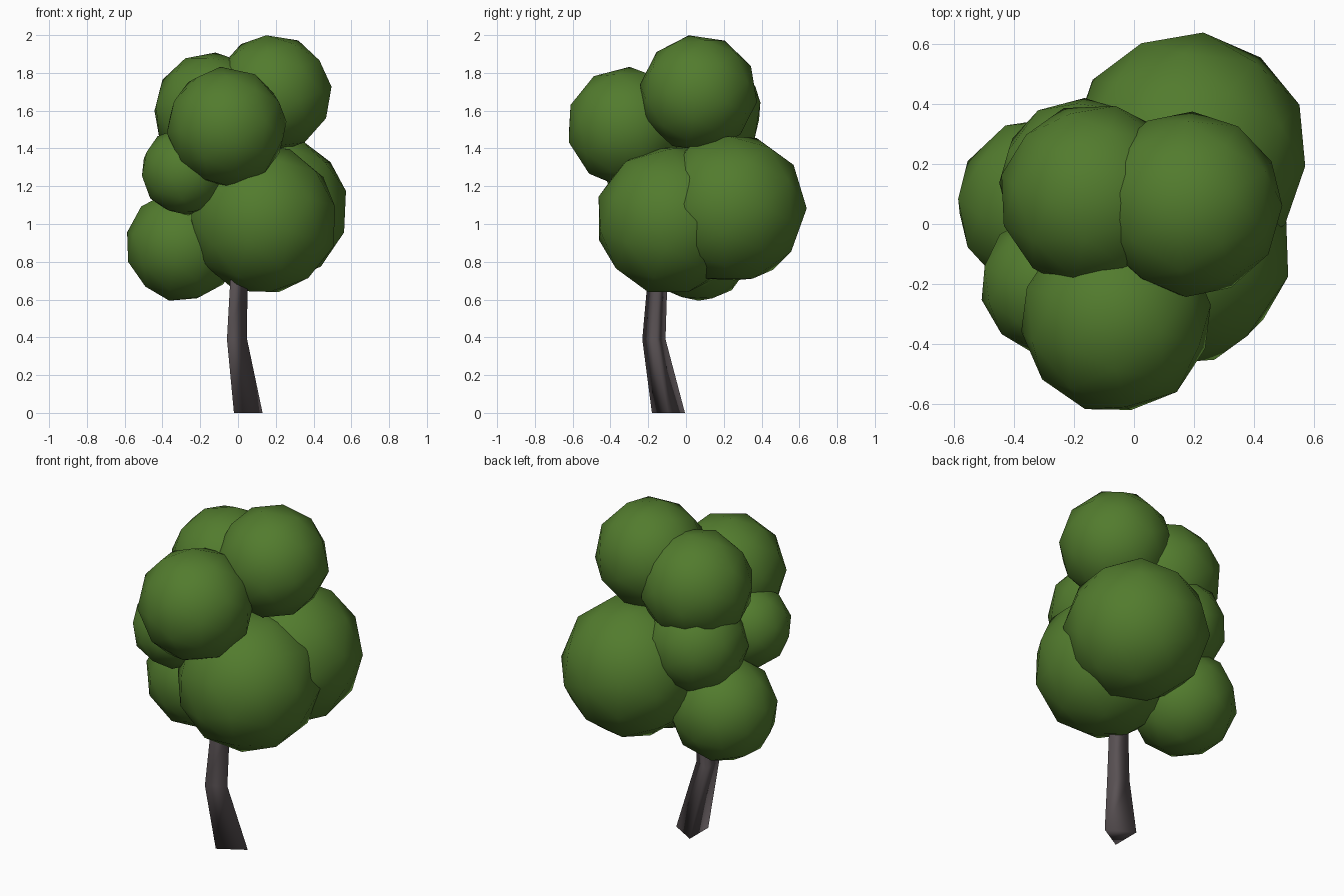
import bpy, bmesh, math
from mathutils import Vector, Euler

if "Cube" in bpy.data.objects:
    bpy.data.objects.remove(bpy.data.objects["Cube"])


def material(name, rgb):
    m = bpy.data.materials.new(name)
    m.diffuse_color = (*rgb, 1)
    m.use_nodes = True
    m.node_tree.nodes["Principled BSDF"].inputs["Base Color"].default_value = m.diffuse_color
    return m


leaf = material("leaf green", (0.085, 0.2, 0.027))
bark = material("dark bark", (0.10, 0.083, 0.088))


def finish(bm, name, mat):
    bmesh.ops.recalc_face_normals(bm, faces=bm.faces)
    for f in bm.faces:
        f.smooth = True
    me = bpy.data.meshes.new(name)
    bm.to_mesh(me)
    bm.free()
    me.materials.append(mat)
    ob = bpy.data.objects.new(name, me)
    bpy.context.collection.objects.link(ob)
    return ob


# Foliage: low-poly balls (name, centre, radius, tilt)
balls = [
    ("top_right", (0.184, 0.066, 1.692), 0.313, (0.5, 0.3, 0.2)),
    ("top_left", (-0.135, 0.09, 1.596), 0.316, (0.3, 0.6, 1.0)),
    ("top_front", (-0.06, -0.314, 1.513), 0.321, (0.9, 0.2, 0.5)),
    ("small_left", (-0.28, -0.20, 1.28), 0.236, (0.2, 0.9, 0.4)),
    ("low_left", (-0.295, 0.062, 0.887), 0.301, (0.6, 0.5, 1.3)),
    ("low_front", (0.13, -0.08, 1.022), 0.402, (0.4, 0.8, 0.1)),
    ("low_back", (0.183, 0.24, 1.083), 0.402, (0.0, 1.34, -0.12)),
    ("middle_back", (-0.17, 0.14, 1.28), 0.284, (0.1, 0.4, 0.6)),
]
for name, centre, radius, tilt in balls:
    bm = bmesh.new()
    bmesh.ops.create_icosphere(bm, subdivisions=2, radius=radius)
    rot = Euler(tilt).to_matrix()
    for v in bm.verts:
        v.co = rot @ v.co + Vector(centre)
    finish(bm, "foliage_" + name, leaf)

# Trunk: bent, tapering three-sided tube running up into the foliage
path = [(0.029, -0.093, 0.0, 0.101), (-0.023, -0.17, 0.39, 0.071),
        (-0.01, -0.15, 0.72, 0.06), (0.0, -0.08, 1.05, 0.045)]
bm = bmesh.new()
rings = []
for x, y, z, r in path:
    angles = [math.radians(120 * i) for i in range(3)]
    rings.append([bm.verts.new((x + r * math.cos(a), y + r * math.sin(a), z))
                  for a in angles])
for lo, hi in zip(rings, rings[1:]):
    for i in range(3):
        j = (i + 1) % 3
        bm.faces.new((lo[i], lo[j], hi[j], hi[i]))
bm.faces.new(rings[0][::-1])
bm.faces.new(rings[-1])
finish(bm, "trunk", bark)
